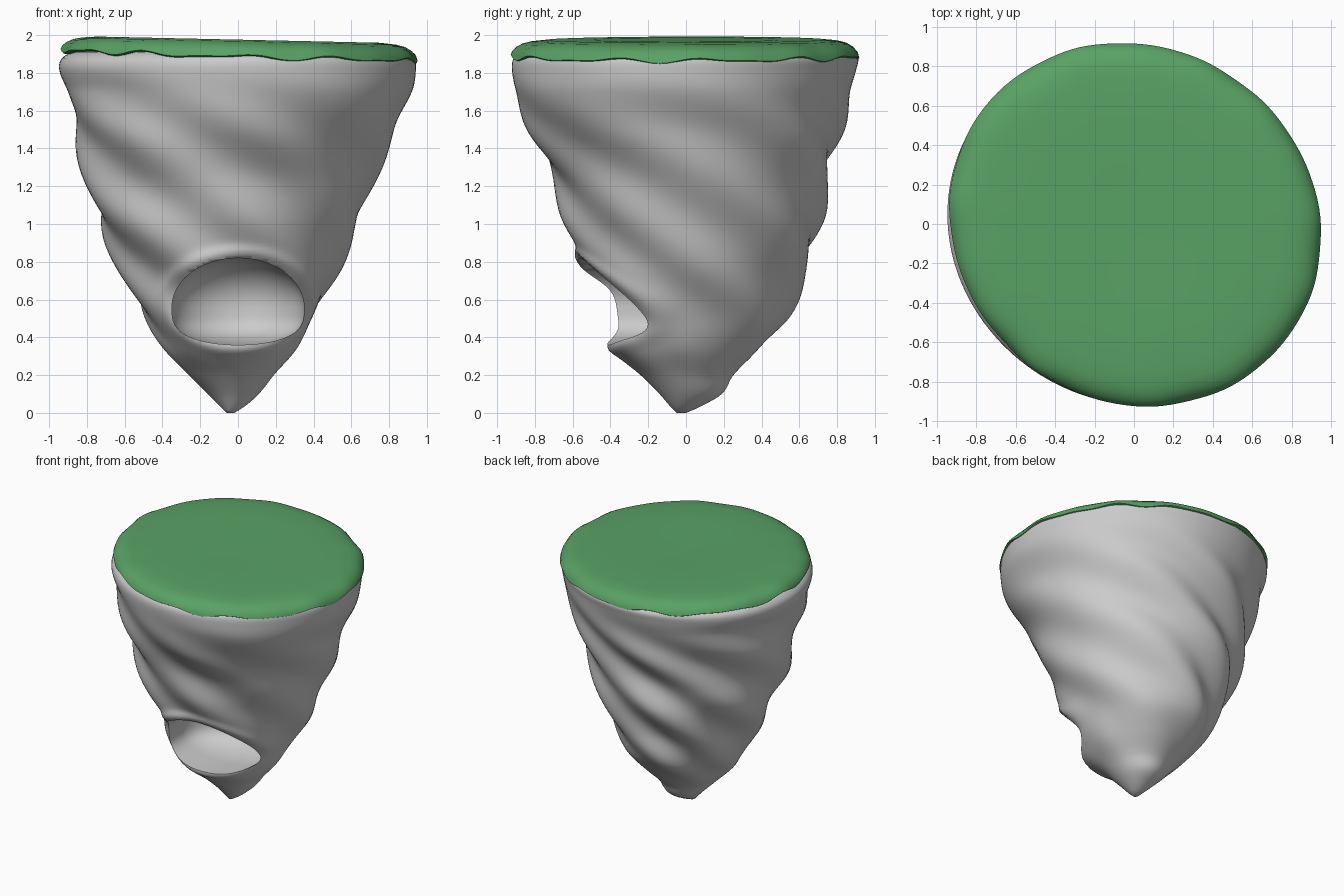
import bpy, bmesh, math
from mathutils import Vector

if "Cube" in bpy.data.objects:
    bpy.data.objects.remove(bpy.data.objects["Cube"])

# silhouette levels: z, left x, right x, front y, back y
LEVELS = [
    (0.00, -0.06, -0.02, -0.05, 0.00),
    (0.03, -0.09, 0.03, -0.08, 0.07),
    (0.10, -0.16, 0.11, -0.14, 0.19),
    (0.20, -0.26, 0.19, -0.24, 0.25),
    (0.33, -0.38, 0.30, -0.39, 0.38),
    (0.50, -0.49, 0.39, -0.45, 0.54),
    (0.75, -0.61, 0.53, -0.54, 0.62),
    (1.00, -0.73, 0.63, -0.64, 0.71),
    (1.25, -0.80, 0.73, -0.70, 0.74),
    (1.50, -0.86, 0.83, -0.83, 0.82),
    (1.70, -0.90, 0.92, -0.90, 0.87),
    (1.82, -0.945, 0.94, -0.92, 0.90),
    (1.88, -0.93, 0.935, -0.91, 0.91),
    (1.91, -0.88, 0.90, -0.87, 0.88),
]
SEG, ROWS = 128, 110


def level(z):
    """Smoothly interpolated silhouette at height z."""
    i = max(k for k in range(len(LEVELS) - 1) if LEVELS[k][0] <= z)
    p = [LEVELS[min(max(i + o, 0), len(LEVELS) - 1)] for o in (-1, 0, 1, 2)]
    h = p[2][0] - p[1][0]
    t = (z - p[1][0]) / h
    out = []
    for c in range(1, 5):
        m1 = (p[2][c] - p[0][c]) / (p[2][0] - p[0][0]) * h
        m2 = (p[3][c] - p[1][c]) / max(p[3][0] - p[1][0], 1e-6) * h
        out.append((2*t**3 - 3*t*t + 1) * p[1][c] + (t**3 - 2*t*t + t) * m1
                   + (3*t*t - 2*t**3) * p[2][c] + (t**3 - t*t) * m2)
    return out


def step(a, b, v):
    t = min(max((v - a) / (b - a), 0), 1)
    return t * t * (3 - 2 * t)


def rock_point(a, z):
    l, r, f, b = level(z)
    # twisting ridges that run down and around, fading at tip and rim
    fade = step(0.1, 0.8, z) * (1 - step(1.4, 1.85, z))
    fade *= 0.75 - 0.25 * math.cos(a + 0.6)
    phase = 6 * (a - math.pi) + 13.0 * (z - 1.33) + 0.5 * math.sin(2 * a + 2 * z)
    push = 0.03 * fade * math.cos(phase)
    # rim bulges along one diagonal and is flattened along the other
    push -= 0.03 * step(1.2, 1.8, z) * math.sin(2 * a)
    x = (l + r) / 2 + ((r - l) / 2 + push) * math.cos(a)
    y = (f + b) / 2 + ((b - f) / 2 + push) * math.sin(a)
    # raised lip around the cave mouth
    d = math.hypot((x - 0.005) / 0.35, (z - 0.59) / 0.24)
    lip = 0.022 * math.exp(-((d - 1.08) / 0.14) ** 2) * step(0, 0.2, -y)
    return Vector((x + lip * math.cos(a), y + lip * math.sin(a), z))


def skin(name, rings, cap_start, cap_end):
    """Mesh from a stack of closed rings."""
    bm = bmesh.new()
    rows = [[bm.verts.new(p) for p in ring] for ring in rings]
    for lo, hi in zip(rows, rows[1:]):
        for i in range(len(lo)):
            j = (i + 1) % len(lo)
            bm.faces.new((lo[i], lo[j], hi[j], hi[i]))
    if cap_start:
        bm.faces.new(rows[0][::-1])
    if cap_end:
        bm.faces.new(rows[-1])
    me = bpy.data.meshes.new(name)
    bm.to_mesh(me)
    bm.free()
    ob = bpy.data.objects.new(name, me)
    bpy.context.collection.objects.link(ob)
    return ob


def activate(ob):
    bpy.ops.object.select_all(action='DESELECT')
    ob.select_set(True)
    bpy.context.view_layer.objects.active = ob


angles = [2 * math.pi * i / SEG for i in range(SEG)]

# rock body
rock = skin("rock_body",
            [[rock_point(a, 1.9099 * k / ROWS) for a in angles] for k in range(ROWS + 1)],
            True, True)

# cave cutter: rounded bowl at the back, flat floor, extended out through the front
bm = bmesh.new()
bmesh.ops.create_uvsphere(bm, u_segments=64, v_segments=40, radius=1)
for v in bm.verts:
    x, y, z = v.co
    v.co.x = 0.35 * x
    v.co.y = -0.20 + (0.30 * y if y > 0 else 0.9 * math.copysign(abs(y) ** 0.35, y))
    v.co.z = 0.56 + (0.26 * z if z > 0 else -0.20 * abs(z) ** 0.6)
me = bpy.data.meshes.new("cave_cutter")
bm.to_mesh(me)
bm.free()
cutter = bpy.data.objects.new("cave_cutter", me)
cutter.hide_render = True
bpy.context.collection.objects.link(cutter)

cut = rock.modifiers.new("cave", 'BOOLEAN')
cut.operation = 'DIFFERENCE'
cut.solver = 'EXACT'
cut.object = cutter
activate(rock)
bpy.ops.object.modifier_apply(modifier=cut.name)
bpy.data.objects.remove(cutter)
activate(rock)
bpy.ops.object.shade_smooth_by_angle(angle=math.radians(60))


# grass cap: scalloped edge, rounded shoulder, gently sloping top
def grass_ring(scale, z, wave):
    ring = []
    for a in angles:
        p = rock_point(a, 1.86) * scale
        left = max(0, -math.cos(a - 0.4)) ** 3
        p.xy *= 1 - 0.02 * left
        ripple = 0.6 * math.sin(11 * a) + 0.4 * math.sin(17 * a + 1)
        p.xy *= 1 + 0.003 * wave * ripple
        p.z = z + 0.016 * wave * ripple - 0.022 * p.x
        p.z += 0.012 * left * wave
        ring.append(p)
    return ring


PROFILE = [(0.95, 1.885, 1), (0.995, 1.880, 1), (1.008, 1.887, 1), (1.0, 1.91, 0.7),
           (0.975, 1.935, 0.4), (0.94, 1.955, 0.2), (0.89, 1.967, 0.1), (0.80, 1.976, 0),
           (0.55, 1.976, 0), (0.28, 1.973, 0), (0.02, 1.97, 0)]
grass = skin("grass_top", [grass_ring(*p) for p in PROFILE], False, True)
green = bpy.data.materials.new("grass_green")
green.diffuse_color = (0.10, 0.36, 0.13, 1)
green.use_nodes = True
green.node_tree.nodes["Principled BSDF"].inputs["Base Color"].default_value = green.diffuse_color
grass.data.materials.append(green)
activate(grass)
bpy.ops.object.shade_smooth_by_angle(angle=math.radians(60))
